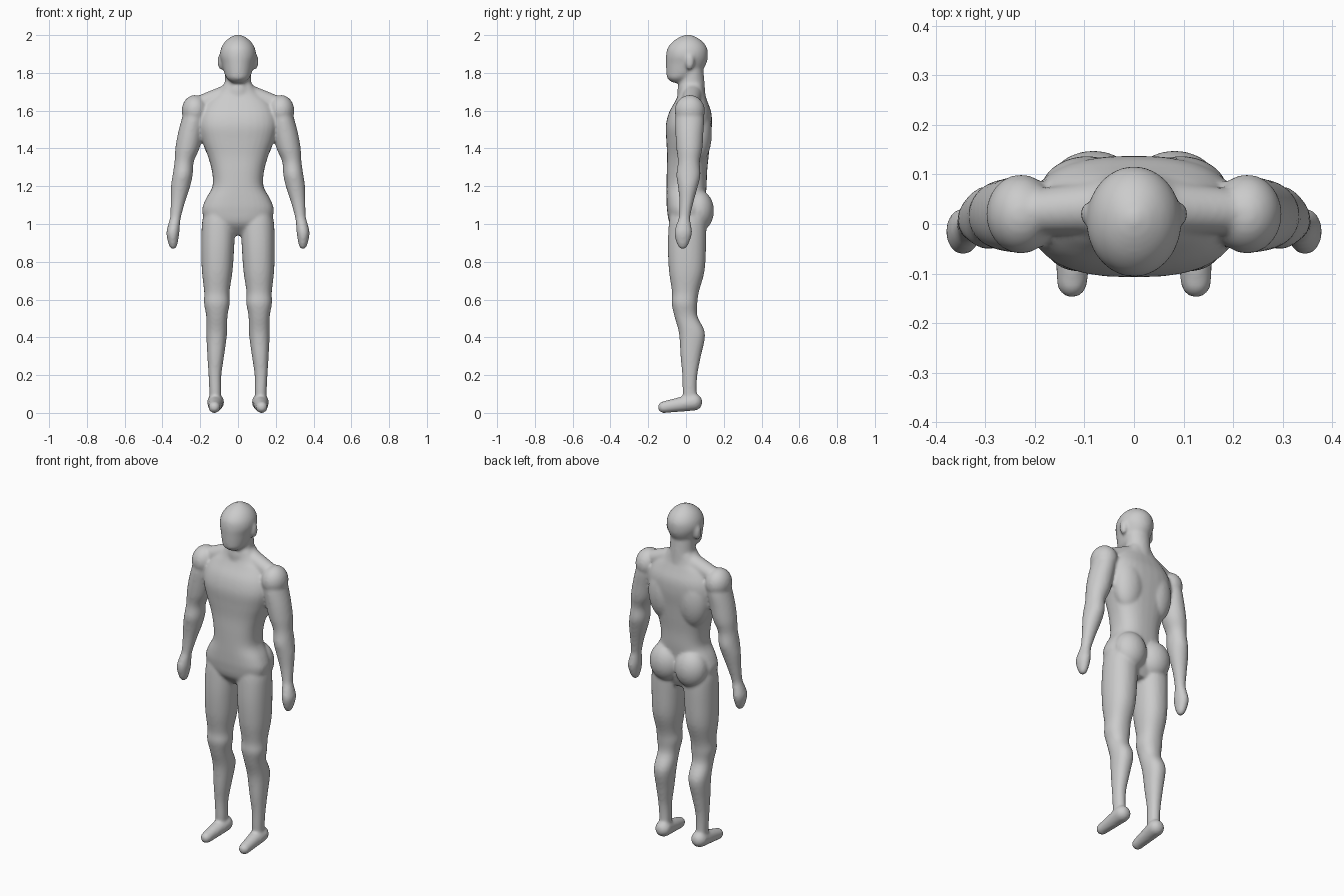
import bpy, bmesh
from math import cos, sin, pi, copysign
from mathutils import Matrix, Vector

bm = bmesh.new()


def catmull(a, b, c, d, t):
    return 0.5 * (2 * b + (c - a) * t + (2 * a - 5 * b + 4 * c - d) * t * t
                  + (3 * b - a - 3 * c + d) * t ** 3)


def loft(rows, s=1, power=2.0, n=32, steps=4):
    """Smooth tube through horizontal rings: (z, cx, cy, rx, ry)."""
    pts = [rows[0]] + rows + [rows[-1]]
    dense = [[catmull(*q, k / steps) for q in zip(*pts[i:i + 4])]
             for i in range(len(rows) - 1) for k in range(steps)] + [rows[-1]]
    rings = []
    for z, cx, cy, rx, ry in dense:
        ring = []
        for k in range(n):
            c, d = cos(2 * pi * k / n), sin(2 * pi * k / n)
            x = copysign(abs(c) ** (2 / power), c) * rx
            y = copysign(abs(d) ** (2 / power), d) * ry
            ring.append(bm.verts.new((s * cx + x, cy + y, z)))
        rings.append(ring)
    for a, b in zip(rings, rings[1:]):
        for k in range(n):
            j = (k + 1) % n
            bm.faces.new((a[k], a[j], b[j], b[k]))
    bm.faces.new(rings[0][::-1])
    bm.faces.new(rings[-1])


def blob(center, radii):
    """Ellipsoid muscle."""
    m = Matrix.Translation(center) @ Matrix.Diagonal((*radii, 1))
    bmesh.ops.create_uvsphere(bm, u_segments=32, v_segments=20, radius=1, matrix=m)


def capsule(p, r, q, r2):
    """Tapered capsule as the hull of two spheres."""
    t = bmesh.new()
    for c, rad in ((p, r), (q, r2)):
        bmesh.ops.create_uvsphere(t, u_segments=24, v_segments=16, radius=rad,
                                  matrix=Matrix.Translation(c))
    res = bmesh.ops.convex_hull(t, input=t.verts)
    junk = {v for v in res["geom_interior"] if isinstance(v, bmesh.types.BMVert)}
    bmesh.ops.delete(t, geom=list(junk), context='VERTS')
    me = bpy.data.meshes.new("tmp")
    t.to_mesh(me)
    t.free()
    bm.from_mesh(me)
    bpy.data.meshes.remove(me)


# Torso
loft([(0.94, 0, 0.02, 0.09, 0.05), (1.0, 0, 0.005, 0.165, 0.09),
      (1.07, 0, 0.0, 0.19, 0.10), (1.13, 0, 0.0, 0.172, 0.103),
      (1.2, 0, 0.003, 0.135, 0.106), (1.28, 0, 0.005, 0.138, 0.107),
      (1.36, 0, 0.01, 0.16, 0.11), (1.44, 0, 0.012, 0.19, 0.116),
      (1.52, 0, 0.015, 0.21, 0.122), (1.59, 0, 0.022, 0.2, 0.112),
      (1.65, 0, 0.028, 0.165, 0.085), (1.69, 0, 0.03, 0.115, 0.07),
      (1.74, 0, 0.03, 0.075, 0.062)], power=2.5)
# Neck
loft([(1.6, 0, 0.035, 0.09, 0.075), (1.7, 0, 0.028, 0.078, 0.074),
      (1.75, 0, 0.03, 0.07, 0.068), (1.84, 0, 0.03, 0.07, 0.06)])
# Head
loft([(1.748, 0, -0.04, 0.03, 0.03), (1.77, 0, -0.035, 0.058, 0.063),
      (1.80, 0, -0.014, 0.073, 0.09), (1.85, 0, 0.001, 0.086, 0.107),
      (1.89, 0, 0.005, 0.096, 0.111), (1.93, 0, 0.007, 0.09, 0.105),
      (1.965, 0, 0.009, 0.069, 0.08), (1.99, 0, 0.01, 0.038, 0.043),
      (2.003, 0, 0.01, 0.008, 0.008)])

for s in (-1, 1):
    # Ear, shoulder cap, trapezius, back muscle, buttock
    blob((s * 0.09, 0.02, 1.86), (0.018, 0.024, 0.045))
    blob((s * 0.228, 0.02, 1.6), (0.07, 0.08, 0.083))
    capsule((s * 0.04, 0.035, 1.69), 0.055, (s * 0.2, 0.025, 1.635), 0.045)
    blob((s * 0.095, 0.062, 1.48), (0.095, 0.075, 0.16))
    blob((s * 0.082, 0.065, 1.07), (0.095, 0.083, 0.11))
    # Arm and hand
    loft([(0.868, 0.343, -0.017, 0.01, 0.012), (0.89, 0.344, -0.017, 0.023, 0.029),
          (0.95, 0.345, -0.015, 0.034, 0.047), (1.0, 0.338, -0.012, 0.031, 0.038),
          (1.04, 0.33, -0.007, 0.029, 0.03), (1.12, 0.318, 0.003, 0.039, 0.038),
          (1.2, 0.304, 0.01, 0.051, 0.053), (1.26, 0.293, 0.013, 0.053, 0.064),
          (1.33, 0.285, 0.015, 0.051, 0.058), (1.4, 0.268, 0.018, 0.064, 0.069),
          (1.48, 0.252, 0.018, 0.066, 0.074), (1.56, 0.235, 0.02, 0.062, 0.076),
          (1.62, 0.225, 0.02, 0.055, 0.065)], s)
    # Leg
    loft([(0.05, 0.122, 0.03, 0.03, 0.04), (0.1, 0.12, 0.02, 0.031, 0.037),
          (0.2, 0.122, 0.02, 0.034, 0.04), (0.3, 0.118, 0.025, 0.044, 0.054),
          (0.42, 0.113, 0.032, 0.055, 0.069), (0.51, 0.112, 0.0, 0.056, 0.061),
          (0.58, 0.112, -0.008, 0.068, 0.068), (0.64, 0.112, -0.003, 0.067, 0.071),
          (0.75, 0.11, 0.004, 0.081, 0.094), (0.88, 0.107, 0.005, 0.087, 0.101),
          (1.0, 0.103, 0.008, 0.088, 0.099), (1.06, 0.1, 0.008, 0.08, 0.09)], s, 2.2)
    # Foot
    capsule((s * 0.118, 0.042, 0.057), 0.045, (s * 0.125, -0.118, 0.03), 0.031)

bmesh.ops.recalc_face_normals(bm, faces=bm.faces)
mesh = bpy.data.meshes.new("body")
bm.to_mesh(mesh)
bm.free()
body = bpy.data.objects.new("body", mesh)
bpy.context.collection.objects.link(body)

# Fuse the parts into one smooth skin
remesh = body.modifiers.new("fuse", 'REMESH')
remesh.mode = 'VOXEL'
remesh.voxel_size = 0.008
remesh.use_smooth_shade = True
relax = body.modifiers.new("relax", 'SMOOTH')
relax.factor = 0.5
relax.iterations = 8
